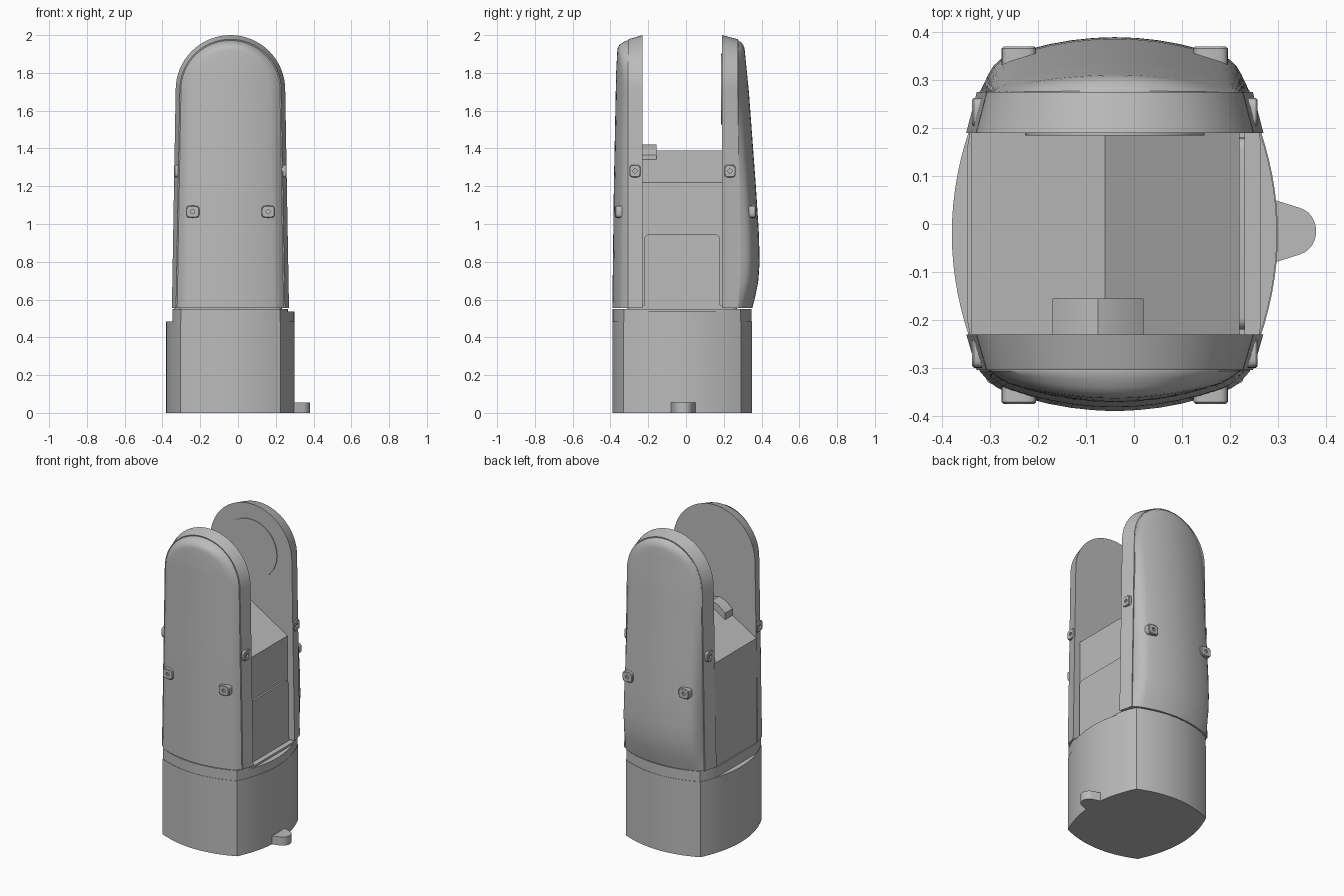
import bpy, bmesh, math
from mathutils import Vector

old = bpy.data.objects.get("Cube")
if old:
    bpy.data.objects.remove(old, do_unlink=True)

grey = bpy.data.materials.new("plain grey")
grey.use_nodes = True
GREY = (0.5, 0.5, 0.5, 1)
grey.diffuse_color = GREY
grey.node_tree.nodes["Principled BSDF"].inputs["Base Color"].default_value = GREY

CX, CY = -0.04, -0.02      # centre of the body


def finish(name, bm, angle=30):
    bmesh.ops.remove_doubles(bm, verts=bm.verts, dist=1e-5)
    bmesh.ops.recalc_face_normals(bm, faces=bm.faces)
    mesh = bpy.data.meshes.new(name)
    bm.to_mesh(mesh)
    bm.free()
    mesh.materials.append(grey)
    ob = bpy.data.objects.new(name, mesh)
    bpy.context.collection.objects.link(ob)
    bpy.ops.object.select_all(action='DESELECT')
    ob.select_set(True)
    bpy.context.view_layer.objects.active = ob
    bpy.ops.object.shade_smooth_by_angle(angle=math.radians(angle))
    return ob


def prism(name, pts, axis, lo, hi):
    """Extrude a flat outline along one axis from lo to hi."""
    def place(p, d):
        v = list(p)
        v.insert(axis, d)
        return v
    bm = bmesh.new()
    a = [bm.verts.new(place(p, lo)) for p in pts]
    b = [bm.verts.new(place(p, hi)) for p in pts]
    bm.faces.new(a)
    bm.faces.new(b)
    for i in range(len(a)):
        j = (i + 1) % len(a)
        bm.faces.new((a[i], a[j], b[j], b[i]))
    return finish(name, bm)


def rounded_rect(x0, x1, y0, y1, r, n=6):
    pts = []
    for k, (x, y) in enumerate(((x1, y1), (x0, y1), (x0, y0), (x1, y0))):
        sx, sy = (1 if x == x1 else -1), (1 if y == y1 else -1)
        for i in range(n + 1):
            a = math.pi / 2 * (k + i / n)
            pts.append((x - sx * r + r * math.cos(a), y - sy * r + r * math.sin(a)))
    return pts


def body_outline(inset=0, n=20):
    """Square with four bulging sides and crisp corners."""
    hx, hy, bx, by = 0.265 - inset, 0.31 - inset, 0.075, 0.06
    pts = []
    for i in range(n):
        t = 2 * i / n - 1
        pts.append((t * hx, -hy - by * (1 - t * t)))
    for i in range(n):
        t = 2 * i / n - 1
        pts.append((hx + bx * (1 - t * t), t * hy))
    pts += [(-x, -y) for x, y in pts]
    return [(CX + x, CY + y) for x, y in pts]


# Base with its collar, narrow neck and foot tab
prism("base", body_outline(), 2, 0, 0.485)
collar = [(min(max(x, -0.347), 0.3), y) for x, y in body_outline(0.002)]
prism("base_collar", collar, 2, 0.485, 0.537)
rim = [(min(max(x, -0.347), 0.265), y) for x, y in body_outline(0.002)]
prism("collar_rim", rim, 2, 0.537, 0.55)
prism("neck", rounded_rect(-0.31, 0.23, -0.31, 0.27, 0.03), 2, 0.54, 0.57)

tab = [(0.27, -0.09), (0.3, -0.078)]
for i in range(13):
    a = math.radians(-75 + 150 * i / 12)
    tab.append((0.335 + 0.045 * math.cos(a), -0.015 + 0.05 * math.sin(a)))
tab += [(0.3, 0.048), (0.27, 0.06)]
prism("foot_tab", tab, 2, 0, 0.055)


# Tall arched end walls
Z0, ZC, R = 0.555, 1.71, 0.29


def curve_at(table, z):
    for (za, ya), (zb, yb) in zip(table, table[1:]):
        if z <= zb:
            t = max(0, (z - za) / (zb - za))
            return ya + (yb - ya) * t
    return table[-1][1]


def arch(inset, scale=1):
    pts = []
    for i in range(24):
        t = i / 24
        pts.append((-(0.31 - 0.02 * t - inset) * scale, Z0 + (ZC - Z0) * t))
    right = [(-x, z) for x, z in reversed(pts)]
    for i in range(33):
        a = math.pi * (1 - i / 32)
        r = (R - inset) * scale
        pts.append((r * math.cos(a), ZC + r * math.sin(a)))
    return pts + right


def end_wall(name, side, inner, seam, crown):
    # each ring: inset, scale, blend from seam depth to the crowned surface
    spec = [(0, 1, None), (0.022, 1, 0), (0.028, 1, -0.03), (0.028, 1, 0.08),
            (0.034, 1, 0.35), (0.042, 1, 0.62), (0.052, 1, 0.84), (0.066, 1, 0.97)]
    spec += [(0.08, s, 1) for s in (1, 0.8, 0.6, 0.4, 0.2, 0)]
    bm = bmesh.new()
    rings = []
    for inset, scale, blend in spec:
        ring = []
        for x, z in arch(inset, scale):
            top = curve_at(crown, z) - 0.055 * (x / 0.265) ** 2
            top = max(top, seam + 0.004)
            y = inner if blend is None else seam + (top - seam) * blend
            ring.append(bm.verts.new((CX + x, side * y, z)))
        rings.append(ring)
    bm.faces.new(rings[0])
    for a, b in zip(rings, rings[1:]):
        for i in range(len(a) - 1):
            bm.faces.new((a[i], a[i + 1], b[i + 1], b[i]))
        bm.faces.new((a[0], b[0], b[-1], a[-1]))
    bmesh.ops.dissolve_degenerate(bm, dist=1e-5, edges=bm.edges)
    return finish(name, bm, 35)


end_wall("front_wall", -1, 0.23, 0.305,
         [(0.55, 0.39), (1.2, 0.382), (1.8, 0.37), (1.95, 0.362)])
end_wall("back_wall", 1, 0.19, 0.275,
         [(0.55, 0.35), (0.62, 0.368), (0.7, 0.383), (0.8, 0.39), (0.95, 0.386),
          (1.2, 0.37), (1.7, 0.333), (1.95, 0.308)])

# Core between the walls with a pitched roof
core = [(-0.34, 0.48), (0.22, 0.48), (0.22, 1.22), (-0.06, 1.39), (-0.34, 1.22)]
prism("core", core, 1, -0.235, 0.195)
prism("side_door", rounded_rect(-0.22, 0.18, 0.545, 0.945, 0.025), 0, 0.215, 0.232)
bracket = [(-0.17, 1.3), (0.02, 1.3), (0.02, 1.365), (-0.03, 1.405),
           (-0.075, 1.42), (-0.12, 1.405), (-0.17, 1.365)]
prism("ridge_bracket", bracket, 1, -0.235, -0.155)

# Round plate on the inside of the back wall
disc = [(CX + 0.187 * math.cos(math.tau * i / 48), 1.715 + 0.187 * math.sin(math.tau * i / 48))
        for i in range(48)]
prism("inner_disc", disc, 1, 0.185, 0.195)


def lug(name, loc, normal, w, h, depth):
    """Small rounded lug with a blind screw hole."""
    n = Vector(normal)
    u = Vector((0, 0, 1)).cross(n)
    bm = bmesh.new()

    def ring(a, b, power, d):
        out = []
        for i in range(24):
            c, s = math.cos(math.tau * i / 24), math.sin(math.tau * i / 24)
            x = a * math.copysign(abs(c) ** power, c)
            z = b * math.copysign(abs(s) ** power, s)
            out.append(bm.verts.new(Vector(loc) + u * x + Vector((0, 0, z)) - n * d))
        return out
    rings = [ring(w, h, 0.5, depth), ring(w, h, 0.5, 0.004), ring(w - 0.004, h - 0.004, 0.5, 0),
             ring(0.011, 0.011, 1, 0), ring(0.011, 0.011, 1, 0.01)]
    bm.faces.new(rings[0])
    bm.faces.new(rings[-1])
    for a, b in zip(rings, rings[1:]):
        for i in range(24):
            j = (i + 1) % 24
            bm.faces.new((a[i], a[j], b[j], b[i]))
    finish(name, bm)


for s, hand in ((1, "left"), (-1, "right")):
    lug(f"front_lug_{hand}", (CX + s * 0.2, -0.375, 1.065), (0, -1, 0), 0.036, 0.032, 0.045)
    lug(f"back_lug_{hand}", (CX + s * 0.2, 0.37, 1.065), (0, 1, 0), 0.036, 0.032, 0.045)
    for y, end in ((-0.27, "front"), (0.233, "back")):
        lug(f"{end}_side_lug_{hand}", (CX + s * 0.298, y, 1.28), (s, 0, 0), 0.03, 0.033, 0.04)
